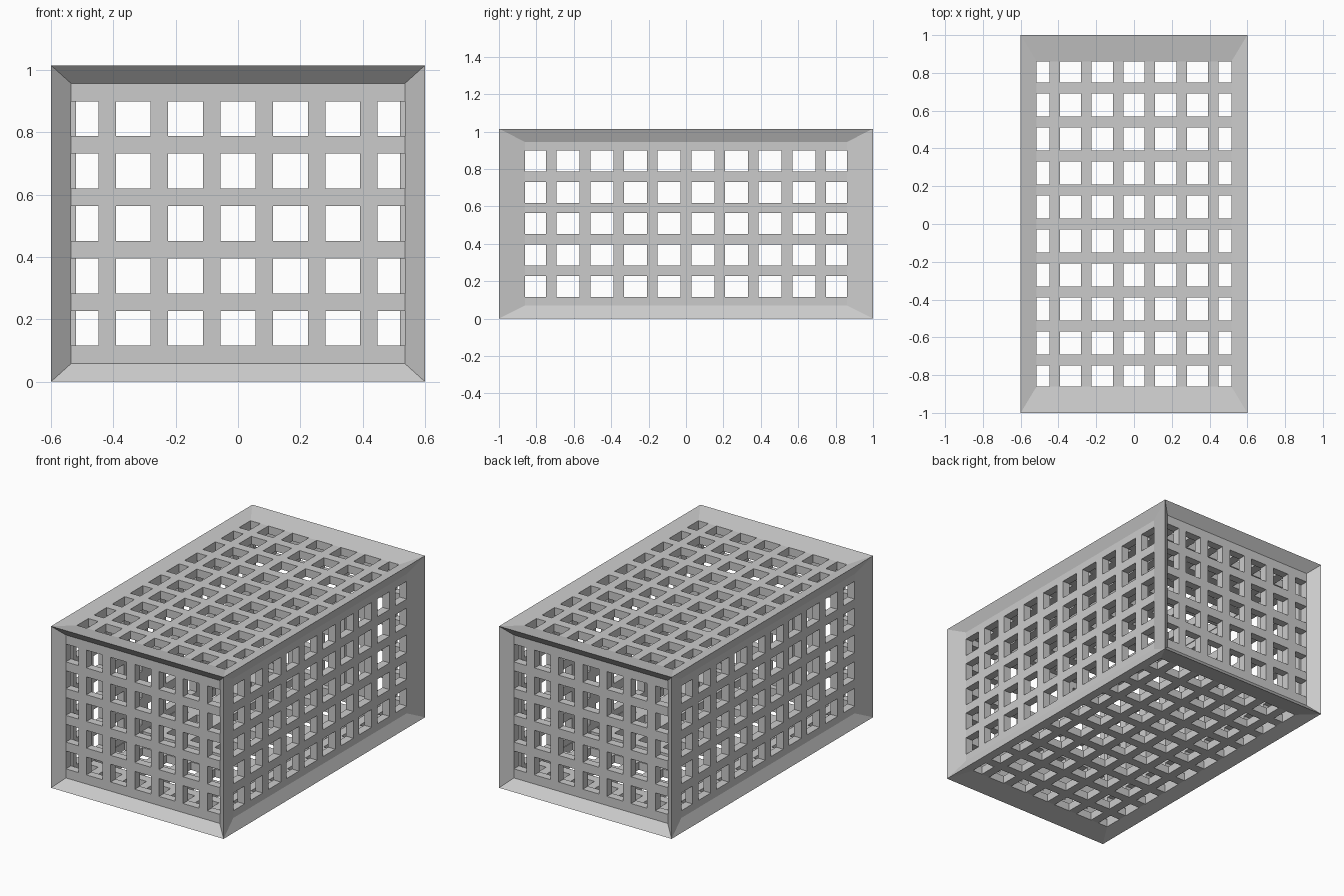
import bpy, bmesh
from mathutils import Vector

if "Cube" in bpy.data.objects:
    bpy.data.objects.remove(bpy.data.objects["Cube"])

HALF = (0.6, 1.0, 0.5075)            # half size of the crate
DEPTH = (0.03, 0.055, 0.025)         # panel recess on each axis
THICK = 0.05                         # panel thickness
PITCH = (0.168, 0.18, 0.168)         # hole spacing along x, y, z
HOLE = (0.112, 0.123, 0.112)         # hole size along x, y, z
COUNT = (7, 10, 5)                   # holes along x, y, z
INSET = {0: (0.861, 0.4375), 1: (0.535, 0.449), 2: (0.516, 0.861)}
UV = {0: (1, 2), 1: (0, 2), 2: (0, 1)}
NAMES = {(0, -1): "left_panel", (0, 1): "right_panel", (1, -1): "front_panel",
         (1, 1): "back_panel", (2, -1): "bottom_panel", (2, 1): "top_panel"}
INNER = [h - d - THICK for h, d in zip(HALF, DEPTH)]


def point(axis, sign, u, v, w):
    p = Vector((0, 0, HALF[2]))
    a, b = UV[axis]
    p[a] += u
    p[b] += v
    p[axis] += sign * w
    return p


def finish(bm, name):
    bmesh.ops.remove_doubles(bm, verts=bm.verts, dist=1e-4)
    bmesh.ops.recalc_face_normals(bm, faces=bm.faces)
    mesh = bpy.data.meshes.new(name)
    bm.to_mesh(mesh)
    bm.free()
    bpy.context.collection.objects.link(bpy.data.objects.new(name, mesh))


def cuts(axis, limit):
    """Cut positions; intervals alternate bar / hole, clipped to the inset."""
    out = [-limit]
    for i in range(COUNT[axis]):
        c = (i - (COUNT[axis] - 1) / 2) * PITCH[axis]
        out += [max(-limit, c - HOLE[axis] / 2), min(limit, c + HOLE[axis] / 2)]
    return out + [limit]


# edge frame: sloped ring, inset wall and inner ring on every side
bm = bmesh.new()
for axis, sign in NAMES:
    a, b = UV[axis]
    iu, iv = INSET[axis]
    face_w = HALF[axis] - DEPTH[axis]
    levels = [(HALF[a], HALF[b], HALF[axis]), (iu, iv, face_w),
              (iu, iv, face_w - THICK), (INNER[a], INNER[b], INNER[axis])]
    rings = [[bm.verts.new(point(axis, sign, su * u, sv * v, w))
              for su, sv in ((-1, -1), (1, -1), (1, 1), (-1, 1))]
             for u, v, w in levels]
    for r, s in zip(rings, rings[1:]):
        for i in range(4):
            j = (i + 1) % 4
            bm.faces.new((r[i], r[j], s[j], s[i]))
finish(bm, "edge_frame")

# lattice panels
for (axis, sign), name in NAMES.items():
    a, b = UV[axis]
    us, vs = cuts(a, INSET[axis][0]), cuts(b, INSET[axis][1])
    w = HALF[axis] - DEPTH[axis]
    bm = bmesh.new()
    for i, (u0, u1) in enumerate(zip(us, us[1:])):
        for j, (v0, v1) in enumerate(zip(vs, vs[1:])):
            if (i % 2 and j % 2) or u1 - u0 < 1e-3 or v1 - v0 < 1e-3:
                continue
            bm.faces.new([bm.verts.new(point(axis, sign, u, v, w))
                          for u, v in ((u0, v0), (u1, v0), (u1, v1), (u0, v1))])
    bmesh.ops.remove_doubles(bm, verts=bm.verts, dist=1e-4)
    bmesh.ops.recalc_face_normals(bm, faces=bm.faces)
    front = list(bm.faces)
    ext = bmesh.ops.extrude_face_region(bm, geom=front, use_keep_orig=True)
    moved = [g for g in ext["geom"] if isinstance(g, bmesh.types.BMVert)]
    shift = Vector((0, 0, 0))
    shift[axis] = -sign * THICK
    bmesh.ops.translate(bm, verts=moved, vec=shift)
    finish(bm, name)
